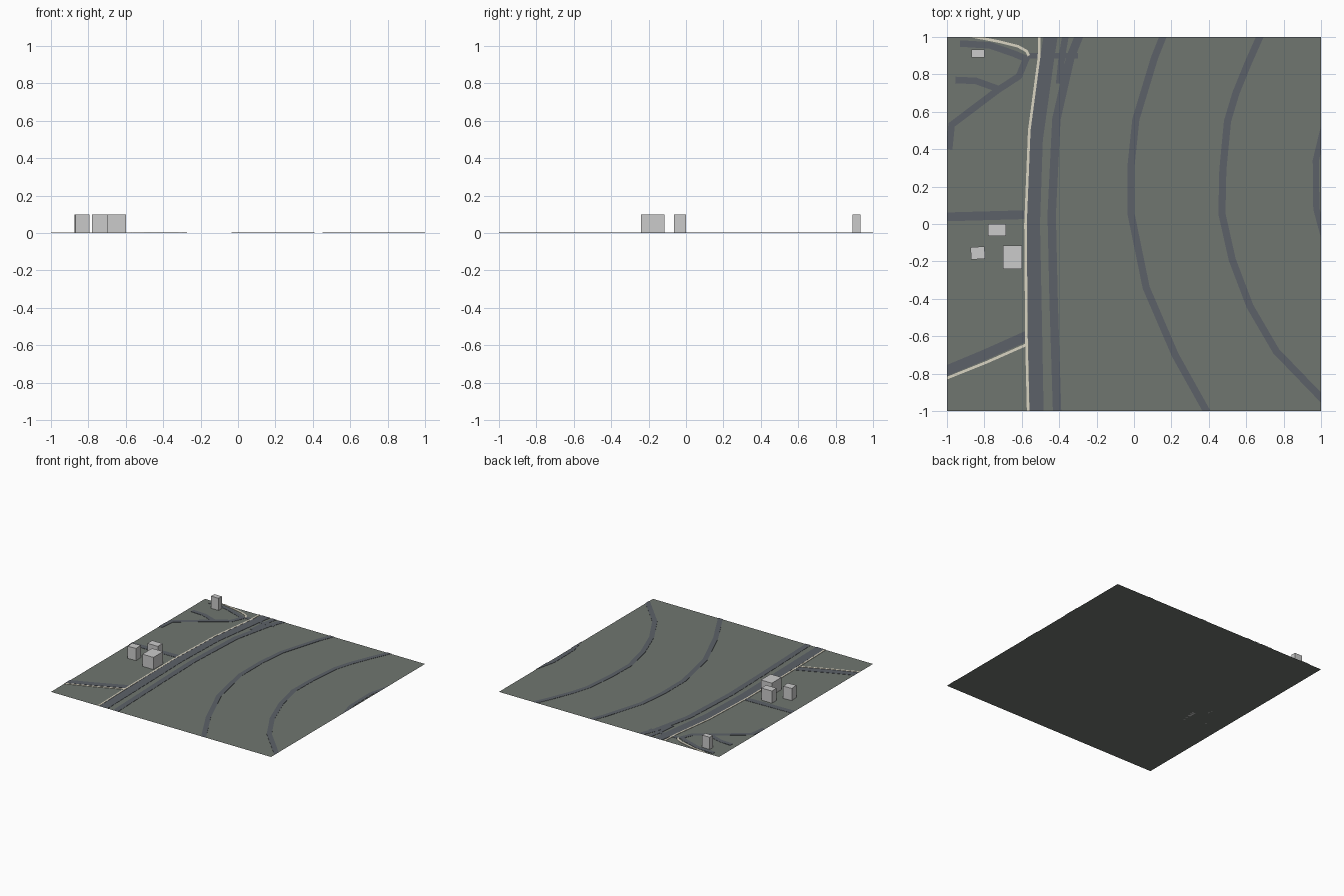
import bpy, bmesh, math
from mathutils import Vector, Matrix

if "Cube" in bpy.data.objects:
    bpy.data.objects.remove(bpy.data.objects["Cube"])


def material(name, rgb):
    m = bpy.data.materials.new(name)
    m.diffuse_color = (*rgb, 1)
    m.use_nodes = True
    m.node_tree.nodes["Principled BSDF"].inputs["Base Color"].default_value = m.diffuse_color
    return m


GRASS = material("grass", (0.16, 0.18, 0.16))
ASPHALT = material("asphalt", (0.107, 0.12, 0.14))
GRAVEL = material("gravel", (0.70, 0.66, 0.54))


def add_object(name, bm, mat=None):
    bmesh.ops.recalc_face_normals(bm, faces=bm.faces)
    me = bpy.data.meshes.new(name)
    bm.to_mesh(me)
    bm.free()
    ob = bpy.data.objects.new(name, me)
    bpy.context.collection.objects.link(ob)
    if mat:
        me.materials.append(mat)
    return ob


def strip(name, pts, width, mat=ASPHALT, top=0.003):
    """Thin mitred slab along a centre line, trimmed to the ground square."""
    p = [Vector(q) for q in pts]
    bm = bmesh.new()
    rings = []
    for i, c in enumerate(p):
        a = (c - p[i - 1]).normalized() if i else None
        b = (p[i + 1] - c).normalized() if i < len(p) - 1 else None
        a, b = a or b, b or a
        t = (a + b).normalized()
        n = Vector((-t.y, t.x)) * (width / 2 / max(0.5, t.dot(a)))
        rings.append([bm.verts.new((*(c + n * s), z))
                      for s, z in ((1, top), (-1, top), (-1, 0.001), (1, 0.001))])
    for r, s in zip(rings, rings[1:]):
        for k in range(4):
            bm.faces.new((r[k], r[(k + 1) % 4], s[(k + 1) % 4], s[k]))
    bm.faces.new(rings[0])
    bm.faces.new(rings[-1])
    for n in ((1, 0, 0), (-1, 0, 0), (0, 1, 0), (0, -1, 0)):
        bmesh.ops.bisect_plane(bm, geom=bm.verts[:] + bm.edges[:] + bm.faces[:],
                               plane_co=n, plane_no=n, clear_outer=True)
    return add_object(name, bm, mat)


def building(name, x, y, sx, sy, turn=0):
    bm = bmesh.new()
    bmesh.ops.create_cube(bm, size=1, matrix=Matrix.Translation((x, y, 0.05))
                          @ Matrix.Rotation(math.radians(turn), 4, 'Z')
                          @ Matrix.Diagonal((sx, sy, 0.1, 1)))
    return add_object(name, bm)


# Ground
bm = bmesh.new()
bmesh.ops.create_grid(bm, x_segments=1, y_segments=1, size=1)
add_object("ground", bm, GRASS)

# Curved lanes on the open side
strip("lane_west", [(0.17, 1.04), (0.11, 0.89), (0.01, 0.56), (-0.015, 0.32), (-0.015, 0.05),
                    (0.065, -0.34), (0.22, -0.70), (0.41, -1.04)], 0.038)
strip("lane_middle", [(0.69, 1.04), (0.61, 0.86), (0.545, 0.70), (0.50, 0.55), (0.475, 0.29),
                      (0.47, 0.055), (0.525, -0.19), (0.62, -0.44), (0.76, -0.68),
                      (1.04, -0.97)], 0.038)
strip("lane_east", [(1.03, 0.58), (0.972, 0.34), (0.975, 0.08), (1.04, -0.16)], 0.033)

# Main road pair, slip road and crossing
strip("main_road", [(-0.52, -1.04), (-0.53, -0.5), (-0.54, 0), (-0.525, 0.45),
                    (-0.465, 0.88), (-0.44, 1.04)], 0.075)
strip("second_road", [(-0.41, -1.04), (-0.43, -0.4), (-0.44, 0.05), (-0.415, 0.56),
                      (-0.34, 0.89), (-0.28, 1.04)], 0.045)
strip("slip_road", [(-0.40, 0.75), (-0.385, 0.9), (-0.36, 1.04)], 0.035)
strip("crossing", [(-0.57, 0.90), (-0.30, 0.90)], 0.03)

# Side streets
strip("side_street", [(-1.04, 0.037), (-0.58, 0.05)], 0.047)
strip("diagonal_street", [(-1.04, -0.80), (-0.8, -0.70), (-0.565, -0.595)], 0.055)
strip("north_street", [(-0.93, 0.965), (-0.77, 0.955), (-0.64, 0.91), (-0.57, 0.88)], 0.035)
strip("winding_street", [(-0.57, 0.90), (-0.615, 0.79), (-0.73, 0.715), (-0.975, 0.53),
                         (-0.988, 0.40)], 0.035)
strip("branch_street", [(-0.955, 0.77), (-0.845, 0.765), (-0.72, 0.72)], 0.035)

# Pale footpaths
strip("long_path", [(-0.565, -1.04), (-0.575, -0.62), (-0.58, 0), (-0.56, 0.5),
                    (-0.508, 0.89), (-0.505, 1.04)], 0.014, GRAVEL, 0.004)
strip("diagonal_path", [(-1.04, -0.84), (-0.79, -0.74), (-0.575, -0.645)], 0.014, GRAVEL, 0.004)
strip("north_path", [(-0.9, 1.01), (-0.72, 0.975), (-0.62, 0.95), (-0.575, 0.925),
                     (-0.562, 0.90)], 0.014, GRAVEL, 0.004)

# Buildings
building("north_house", -0.834, 0.911, 0.068, 0.042)
building("street_house", -0.732, -0.032, 0.095, 0.062)
building("small_house", -0.835, -0.155, 0.075, 0.066, 4)
building("large_house", -0.65, -0.178, 0.10, 0.126)
